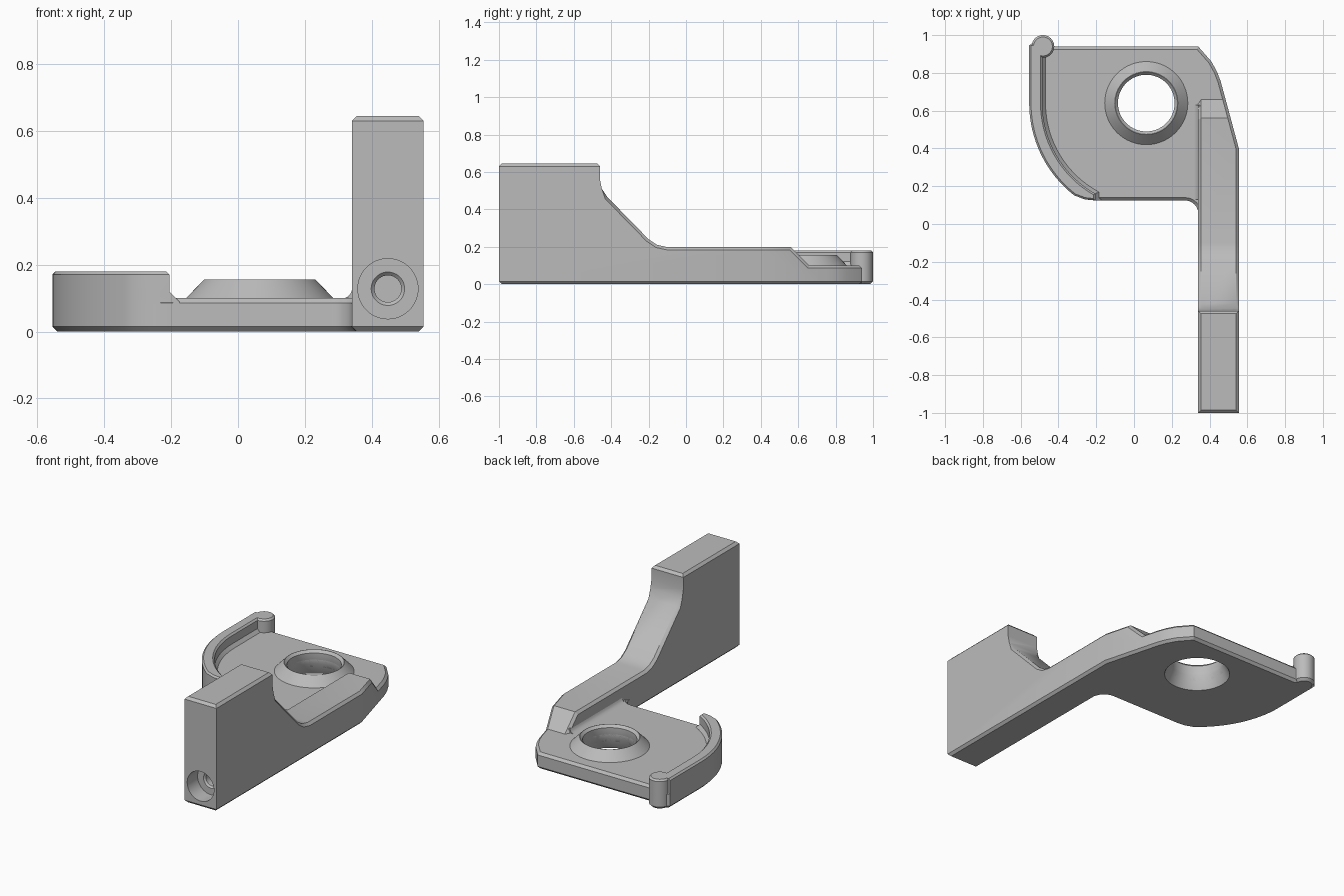
import bpy, bmesh
from math import sin, cos, acos, pi, radians
from mathutils import Vector

if "Cube" in bpy.data.objects:
    bpy.data.objects.remove(bpy.data.objects["Cube"], do_unlink=True)

grey = bpy.data.materials.new("plain grey")
grey.use_nodes = True
grey.diffuse_color = (0.5, 0.5, 0.5, 1)
grey.node_tree.nodes["Principled BSDF"].inputs["Base Color"].default_value = grey.diffuse_color

HX, HY, R = 0.065, 0.64, 0.62      # big hole centre, rounded corner radius
CH = 0.015                         # edge chamfer


def loft(rings):
    """Closed solid through rings of equal point count."""
    bm = bmesh.new()
    rows = [[bm.verts.new(p) for p in ring] for ring in rings]
    n = len(rows[0])
    for a, b in zip(rows, rows[1:]):
        for i in range(n):
            j = (i + 1) % n
            bm.faces.new((a[i], a[j], b[j], b[i]))
    bm.faces.new(rows[0][::-1])
    bm.faces.new(rows[-1])
    bmesh.ops.recalc_face_normals(bm, faces=bm.faces)
    return bm


def chamfer(bm):
    """Chamfer the sharp edges that are not upright."""
    bm.normal_update()
    edges = [e for e in bm.edges if e.calc_face_angle(0) > 0.85
             and abs((e.verts[0].co - e.verts[1].co).normalized().z) < 0.98]
    bmesh.ops.bevel(bm, geom=edges, offset=CH, segments=1, affect='EDGES', clamp_overlap=True)


def make(name, bm):
    mesh = bpy.data.meshes.new(name)
    bmesh.ops.recalc_face_normals(bm, faces=bm.faces)
    bm.to_mesh(mesh)
    bm.free()
    obj = bpy.data.objects.new(name, mesh)
    bpy.context.collection.objects.link(obj)
    mesh.materials.append(grey)
    return obj


def lathe(name, profile, place, n=64):
    """Turn (radius, height) pairs; place maps local u, v, h to space."""
    return make(name, loft([[place(r * cos(2 * pi * i / n), r * sin(2 * pi * i / n), h)
                             for i in range(n)] for r, h in profile]))


def arc(cx, cy, r, a, b, n):
    return [(cx + r * cos(radians(a + (b - a) * i / n)),
             cy + r * sin(radians(a + (b - a) * i / n))) for i in range(n + 1)]


def cut(obj, cutter):
    mod = obj.modifiers.new("cut", 'BOOLEAN')
    mod.operation = 'DIFFERENCE'
    mod.solver = 'EXACT'
    mod.object = cutter


def at_hole(u, v, h):
    return (HX + u, HY + v, h)


# Base plate with one rounded corner and a fillet against the arm
outline = (arc(HX, HY, R, 180, 232, 16) + [(-0.26, 0.13), (-0.21, 0.125)]
           + arc(0.27, 0.055, 0.07, 90, 0, 6)
           + [(0.45, 0.05), (0.45, 0.55), (0.501, 0.6), (0.459, 0.755), (0.44, 0.805),
              (0.41, 0.86), (0.34, 0.94), (-0.42, 0.94), (-0.45, 0.96), (-0.52, 0.97),
              (-0.555, 0.945)])
bm = loft([[(x, y, z) for x, y in outline] for z in (0, 0.1)])
chamfer(bm)
base_plate = make("base_plate", bm)

# Arm: side profile pushed across x, outer corner sliced at a slant
side = [(-1, 0), (-1, 0.645), (-0.46, 0.645), (-0.46, 0.56), (-0.45, 0.51), (-0.42, 0.465),
        (-0.2, 0.24), (-0.155, 0.21), (-0.1, 0.198), (0.56, 0.198), (0.7, 0.058), (0.7, 0)]
bm = loft([[(x, y, z) for y, z in side] for x in (0.34, 0.555)])
bmesh.ops.bisect_plane(bm, geom=bm.verts[:] + bm.edges[:] + bm.faces[:],
                       plane_co=(0.555, 0.4, 0), plane_no=Vector((1, 0.27, 0)).normalized(),
                       clear_outer=True)
bmesh.ops.holes_fill(bm, edges=[e for e in bm.edges if e.is_boundary])
chamfer(bm)
arm = make("arm", bm)

# Small fillet where the arm meets the plate
make("arm_fillet", loft([[(0.35, y, 0.09), (0.315, y, 0.098), (0.327, y, 0.104),
                          (0.336, y, 0.113), (0.341, y, 0.125), (0.35, y, 0.125)]
                         for y in (0.13, 0.63)]))


# Raised lip following the rounded corner
def lip_ring(inset, inner, end, z):
    stop = 180 + acos((HX - end) / inner) * 180 / pi
    pts = ([(HX - R + inset, 0.945)] + arc(HX, HY, R - inset, 180, 232, 16)
           + [(-0.26, 0.13 + inset), (end, 0.125 + inset)]
           + arc(HX, HY, inner, stop, 180, 16) + [(HX - inner, 0.945)])
    return [(x, y, z) for x, y in pts]


make("corner_lip", loft([lip_ring(0, 0.525, -0.175, 0.05), lip_ring(0, 0.525, -0.175, 0.09),
                         lip_ring(0, 0.55, -0.205, 0.12), lip_ring(0, 0.55, -0.205, 0.17),
                         lip_ring(0.01, 0.56, -0.215, 0.18)]))

# Round post at the end of the lip
lathe("lip_post", [(0.045, 0), (0.06, CH), (0.06, 0.17), (0.05, 0.18)],
      lambda u, v, h: (-0.482 + u, 0.94 + v, h), 40)

# Conical boss round the big hole
boss = lathe("hole_boss", [(0.22, 0.05), (0.22, 0.1), (0.167, 0.155)], at_hole)

# Cutters: the flared through hole and the stepped bolt hole
hole_cutter = lathe("hole_cutter", [(0.191, -0.01), (0.15, 0.075), (0.15, 0.14), (0.18, 0.17)],
                    at_hole)
bolt_cutter = lathe("bolt_cutter", [(0.09, -1.05), (0.09, -0.9), (0.05, -0.9), (0.04, -0.89),
                                    (0.04, -0.45)],
                    lambda u, v, h: (0.448 + u, h, 0.128 + v), 48)
for target, cutter in ((base_plate, hole_cutter), (boss, hole_cutter), (arm, bolt_cutter)):
    cut(target, cutter)
cutters = (hole_cutter, bolt_cutter)

# Apply the cuts, drop the cutters, smooth the round surfaces
for obj in (base_plate, boss, arm):
    bpy.context.view_layer.objects.active = obj
    bpy.ops.object.modifier_apply(modifier="cut")
for cutter in cutters:
    bpy.data.objects.remove(cutter, do_unlink=True)
bpy.ops.object.select_all(action='DESELECT')
for obj in bpy.context.collection.objects:
    if obj.type == 'MESH':
        obj.select_set(True)
bpy.context.view_layer.objects.active = base_plate
bpy.ops.object.shade_smooth_by_angle(angle=radians(30))
